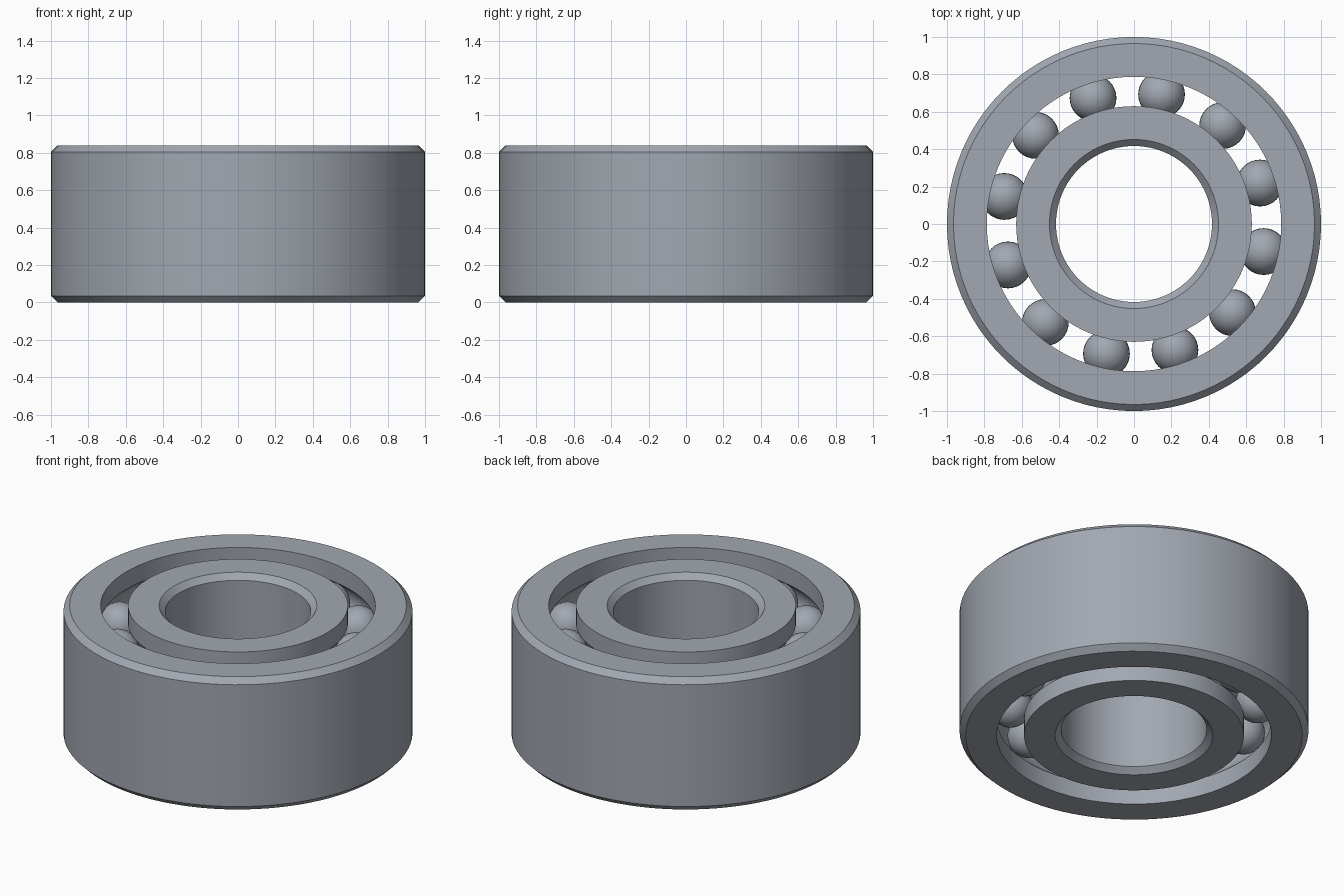
import bpy, bmesh, math
from mathutils import Vector

cube = bpy.data.objects.get("Cube")
if cube:
    bpy.data.objects.remove(cube, do_unlink=True)

HEIGHT, CHAMFER = 0.84, 0.035
OUTER_R, OUTER_IN, INNER_OUT, BORE_R = 1.0, 0.787, 0.63, 0.417
PITCH_R = (OUTER_IN + INNER_OUT) / 2
BALL_R, RACE_R = 0.125, 0.126
ROWS = {"lower": HEIGHT / 4, "upper": HEIGHT * 3 / 4}
BALLS, START = 12, math.radians(18)

steel = bpy.data.materials.new("steel grey")
steel.use_nodes = True
colour = (0.36, 0.39, 0.44, 1)
steel.diffuse_color = colour
steel.node_tree.nodes["Principled BSDF"].inputs["Base Color"].default_value = colour


def finish(name, bm, angle):
    mesh = bpy.data.meshes.new(name)
    bm.to_mesh(mesh)
    bm.free()
    mesh.materials.append(steel)
    obj = bpy.data.objects.new(name, mesh)
    bpy.context.collection.objects.link(obj)
    bpy.ops.object.select_all(action="DESELECT")
    obj.select_set(True)
    bpy.context.view_layer.objects.active = obj
    bpy.ops.object.shade_smooth_by_angle(angle=math.radians(angle))
    return obj


def raceway(wall_r, side, steps=10):
    """Wall profile from bottom to top with one round groove per ball row."""
    half = math.acos(abs(wall_r - PITCH_R) / RACE_R)
    points = [(wall_r, 0)]
    for z in ROWS.values():
        for i in range(steps + 1):
            a = half * (2 * i / steps - 1)
            points.append((PITCH_R + side * RACE_R * math.cos(a), z + RACE_R * math.sin(a)))
    return points + [(wall_r, HEIGHT)]


def chamfered(wall_r, side):
    """Plain wall profile from top to bottom with both corners cut."""
    cut = wall_r + side * CHAMFER
    return [(cut, HEIGHT), (wall_r, HEIGHT - CHAMFER), (wall_r, CHAMFER), (cut, 0)]


def ring(name, profile, steps=96):
    bm = bmesh.new()
    verts = [bm.verts.new((r, 0, z)) for r, z in profile]
    edges = [bm.edges.new((v, verts[i - 1])) for i, v in enumerate(verts)]
    bmesh.ops.spin(bm, geom=verts + edges, cent=(0, 0, 0), axis=(0, 0, 1),
                   angle=math.tau, steps=steps, use_duplicate=False)
    bmesh.ops.remove_doubles(bm, verts=bm.verts[:], dist=0.0001)
    bmesh.ops.recalc_face_normals(bm, faces=bm.faces[:])
    finish(name, bm, 30)


# Rings with double raceways
ring("outer_ring", raceway(OUTER_IN, 1) + chamfered(OUTER_R, -1))
ring("inner_ring", raceway(INNER_OUT, -1) + chamfered(BORE_R, 1))

# Two aligned rows of balls
for row, z in ROWS.items():
    for i in range(BALLS):
        bm = bmesh.new()
        bmesh.ops.create_uvsphere(bm, u_segments=32, v_segments=16, radius=BALL_R)
        a = START + math.tau * i / BALLS
        ball = finish(f"{row}_ball_{i + 1}", bm, 60)
        ball.location = Vector((PITCH_R * math.cos(a), PITCH_R * math.sin(a), z))
